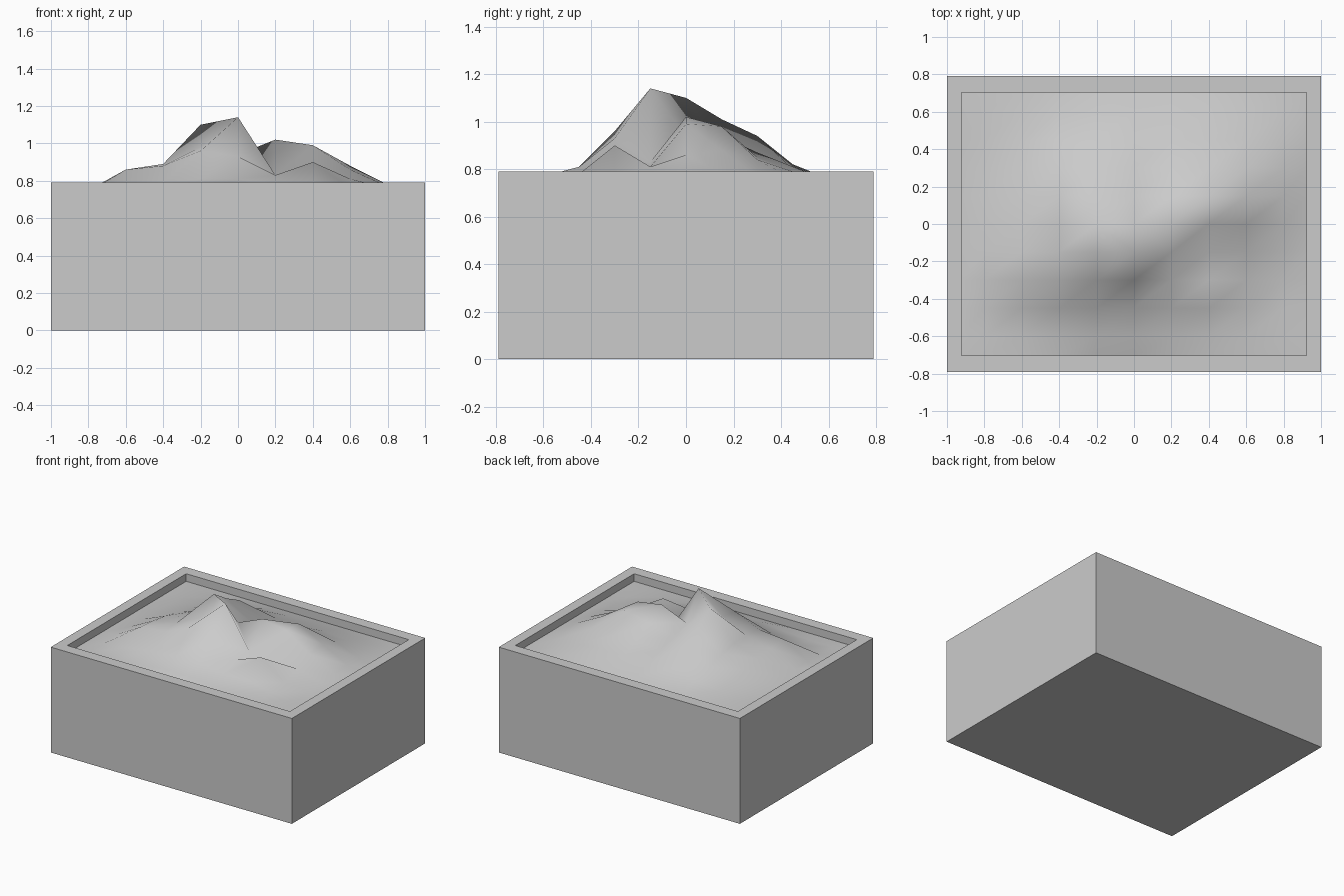
import bpy, bmesh

if "Cube" in bpy.data.objects:
    bpy.data.objects.remove(bpy.data.objects["Cube"])

HX, HY, TOP = 1.0, 0.79, 0.79      # half sizes and height of the case
IX, IY = 0.923, 0.704              # half sizes of the opening
EDGE = 0.733                       # terrain level along the rim


def make_object(name, bm):
    bmesh.ops.recalc_face_normals(bm, faces=bm.faces)
    mesh = bpy.data.meshes.new(name)
    bm.to_mesh(mesh)
    bm.free()
    obj = bpy.data.objects.new(name, mesh)
    bpy.context.collection.objects.link(obj)
    return obj


def loop(bm, x, y, z):
    return [bm.verts.new((sx * x, sy * y, z))
            for sx, sy in ((-1, -1), (1, -1), (1, 1), (-1, 1))]


# Case: base, outer walls, flat rim and inner walls dropping to the terrain
bm = bmesh.new()
rings = [loop(bm, HX, HY, 0), loop(bm, HX, HY, TOP),
         loop(bm, IX, IY, TOP), loop(bm, IX, IY, EDGE - 0.01)]
bm.faces.new(rings[0])
for a, b in zip(rings, rings[1:]):
    for i in range(4):
        j = (i + 1) % 4
        bm.faces.new((a[i], a[j], b[j], b[i]))
make_object("case", bm)

# Terrain: coarse height field in hundredths, rows from front (y=-0.6) to back
heights = [
    [74, 74, 75, 77, 77, 75, 75, 74, 74],
    [74, 76, 79, 81, 81, 78, 78, 75, 74],
    [75, 86, 88, 96, 93, 83, 90, 76, 75],
    [75, 85, 89, 98, 114, 83, 81, 81, 76],
    [75, 83, 89, 110, 94, 102, 99, 86, 77],
    [75, 80, 87, 101, 89, 94, 98, 88, 78],
    [74, 78, 83, 94, 85, 87, 85, 84, 77],
    [74, 76, 78, 82, 80, 81, 81, 79, 76],
    [74, 74, 75, 76, 76, 76, 76, 75, 74],
]
xs = [-IX] + [0.2 * (i - 4) for i in range(9)] + [IX]
ys = [-IY] + [0.15 * (i - 4) for i in range(9)] + [IY]
bm = bmesh.new()
grid = []
for j, y in enumerate(ys):
    row = []
    for i, x in enumerate(xs):
        inside = 0 < i < 10 and 0 < j < 10
        z = heights[j - 1][i - 1] / 100 if inside else EDGE
        row.append(bm.verts.new((x, y, z)))
    grid.append(row)
for j in range(10):
    for i in range(10):
        f = bm.faces.new((grid[j][i], grid[j][i + 1],
                          grid[j + 1][i + 1], grid[j + 1][i]))
        f.smooth = True
terrain = make_object("terrain", bm)
